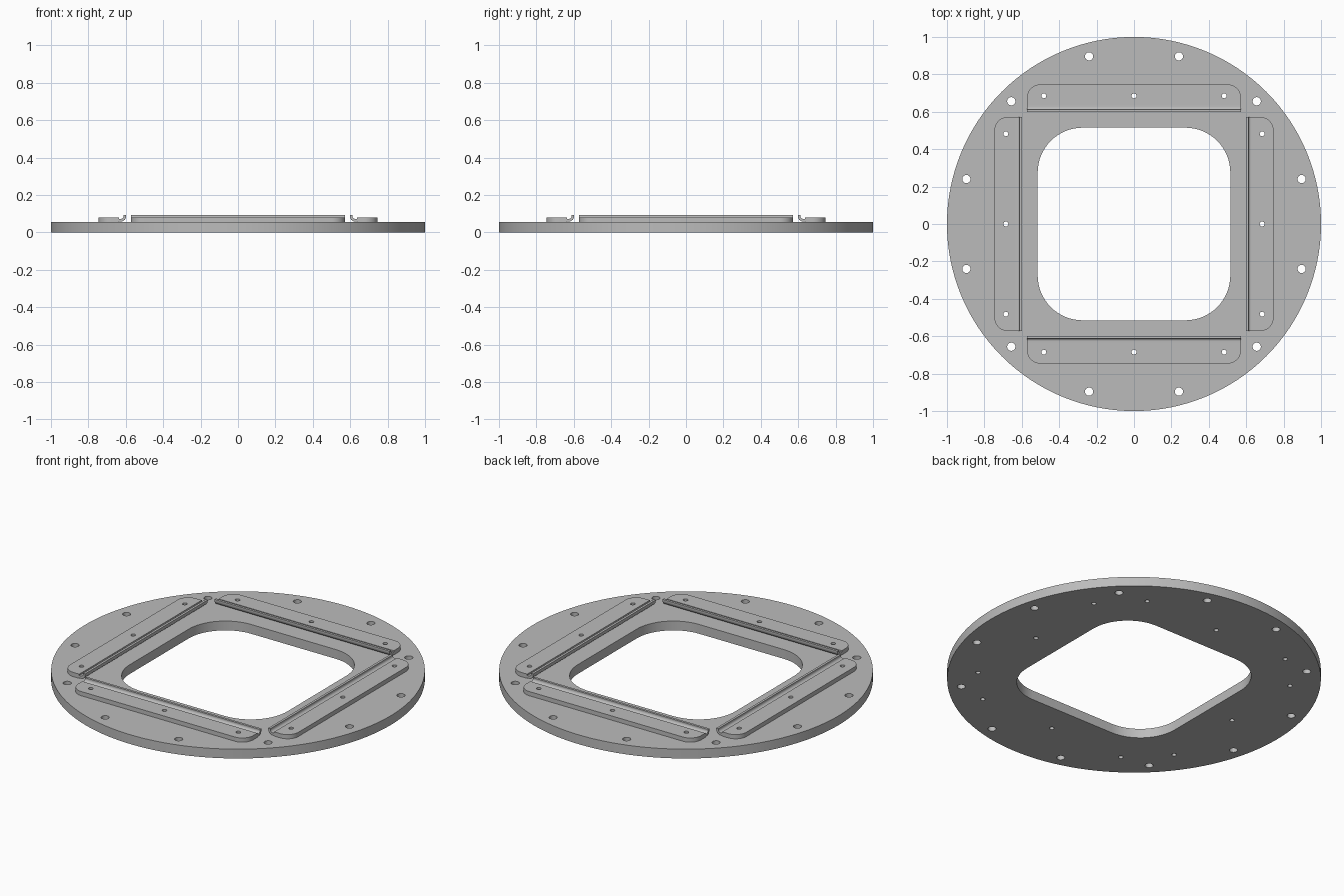
import bpy, bmesh
from math import pi, sin, cos, radians
from mathutils import Matrix

if "Cube" in bpy.data.objects:
    bpy.data.objects.remove(bpy.data.objects["Cube"])

grey = bpy.data.materials.new("plain grey")
grey.use_nodes = True
colour = (0.5, 0.5, 0.5, 1)
grey.diffuse_color = colour
grey.node_tree.nodes["Principled BSDF"].inputs["Base Color"].default_value = colour

BASE_TOP, RAIL_TOP, HALF = 0.055, 0.08, 0.572


def arc(cx, cy, r, start, end, n):
    angles = [radians(start + (end - start) * i / n) for i in range(n + 1)]
    return [(cx + r * cos(a), cy + r * sin(a)) for a in angles]


def circle(cx, cy, r, n):
    return arc(cx, cy, r, 0, 360, n)[:-1]


def plate_mesh(name, loops, z0, z1):
    """Flat plate from an outline followed by its holes."""
    curve = bpy.data.curves.new(name + " outline", "CURVE")
    curve.dimensions, curve.fill_mode = "2D", "BOTH"
    curve.extrude = (z1 - z0) / 2
    for loop in loops:
        spline = curve.splines.new("POLY")
        spline.points.add(len(loop) - 1)
        for point, (x, y) in zip(spline.points, loop):
            point.co = (x, y, 0, 1)
        spline.use_cyclic_u = True
    temp = bpy.data.objects.new(name + " outline", curve)
    bpy.context.collection.objects.link(temp)
    graph = bpy.context.evaluated_depsgraph_get()
    mesh = bpy.data.meshes.new_from_object(temp.evaluated_get(graph))
    bpy.data.objects.remove(temp)
    bpy.data.curves.remove(curve)
    mesh.transform(Matrix.Translation((0, 0, (z0 + z1) / 2)))
    return mesh


def finish(name, mesh, angle=0):
    mesh.materials.clear()
    mesh.materials.append(grey)
    obj = bpy.data.objects.new(name, mesh)
    bpy.context.collection.objects.link(obj)
    obj.rotation_euler.z = angle
    return obj


def clean(mesh, bm):
    bmesh.ops.remove_doubles(bm, verts=bm.verts, dist=1e-5)
    bmesh.ops.recalc_face_normals(bm, faces=bm.faces)
    bm.to_mesh(mesh)
    bm.free()


# Round base with a rounded square opening, bolt holes and rail screw holes
R, S = 0.24, 0.515
opening = []
for k, (sx, sy) in enumerate([(1, 1), (-1, 1), (-1, -1), (1, -1)]):
    opening += arc(sx * (S - R), sy * (S - R), R, 90 * k, 90 * k + 90, 16)
loops = [circle(0, 0, 1, 128), opening]
for k in range(12):
    a = radians(15 + 30 * k)
    loops.append(circle(0.928 * cos(a), 0.928 * sin(a), 0.022, 24))
screws = [(x, 0.685) for x in (-0.482, 0, 0.482)]
for k in range(4):
    c, s = round(cos(k * pi / 2)), round(sin(k * pi / 2))
    loops += [circle(c * x - s * y, s * x + c * y, 0.013, 20) for x, y in screws]
base = plate_mesh("base_ring", loops, 0, BASE_TOP)
bm = bmesh.new()
bm.from_mesh(base)
clean(base, bm)
parts = [finish("base_ring", base)]

# Rail plate with rounded outer corners
r, outer, inner = 0.07, 0.746, 0.637
outline = [(-HALF, inner), (HALF, inner)]
outline += arc(HALF - r, outer - r, r, 0, 90, 10)
outline += arc(r - HALF, outer - r, r, 90, 180, 10)
rail = plate_mesh("rail", [outline] + [circle(x, y, 0.013, 20) for x, y in screws],
                  BASE_TOP, RAIL_TOP)
bm = bmesh.new()
bm.from_mesh(rail)

# Upturned lip along the inner edge, a curved strip swept along the rail
profile = [(0.645, 0.058)] + arc(0.626, 0.086, 0.028, 270, 180, 8)
profile += [(0.598, 0.092), (0.612, 0.092)]
profile += arc(0.626, 0.086, 0.014, 180, 270, 8) + [(0.645, 0.072)]
face = bm.faces.new([bm.verts.new((-HALF, y, z)) for y, z in profile])
swept = bmesh.ops.extrude_face_region(bm, geom=[face], use_keep_orig=True)
tip = [v for v in swept["geom"] if isinstance(v, bmesh.types.BMVert)]
bmesh.ops.translate(bm, verts=tip, vec=(2 * HALF, 0, 0))
clean(rail, bm)

# Four matching rails around the opening
for k, side in enumerate(("back", "right", "front", "left")):
    parts.append(finish(side + "_rail", rail, k * pi / 2))

bpy.ops.object.select_all(action="DESELECT")
for obj in (parts[0], parts[1]):
    obj.select_set(True)
bpy.context.view_layer.objects.active = parts[0]
bpy.ops.object.shade_smooth_by_angle(angle=radians(30))
